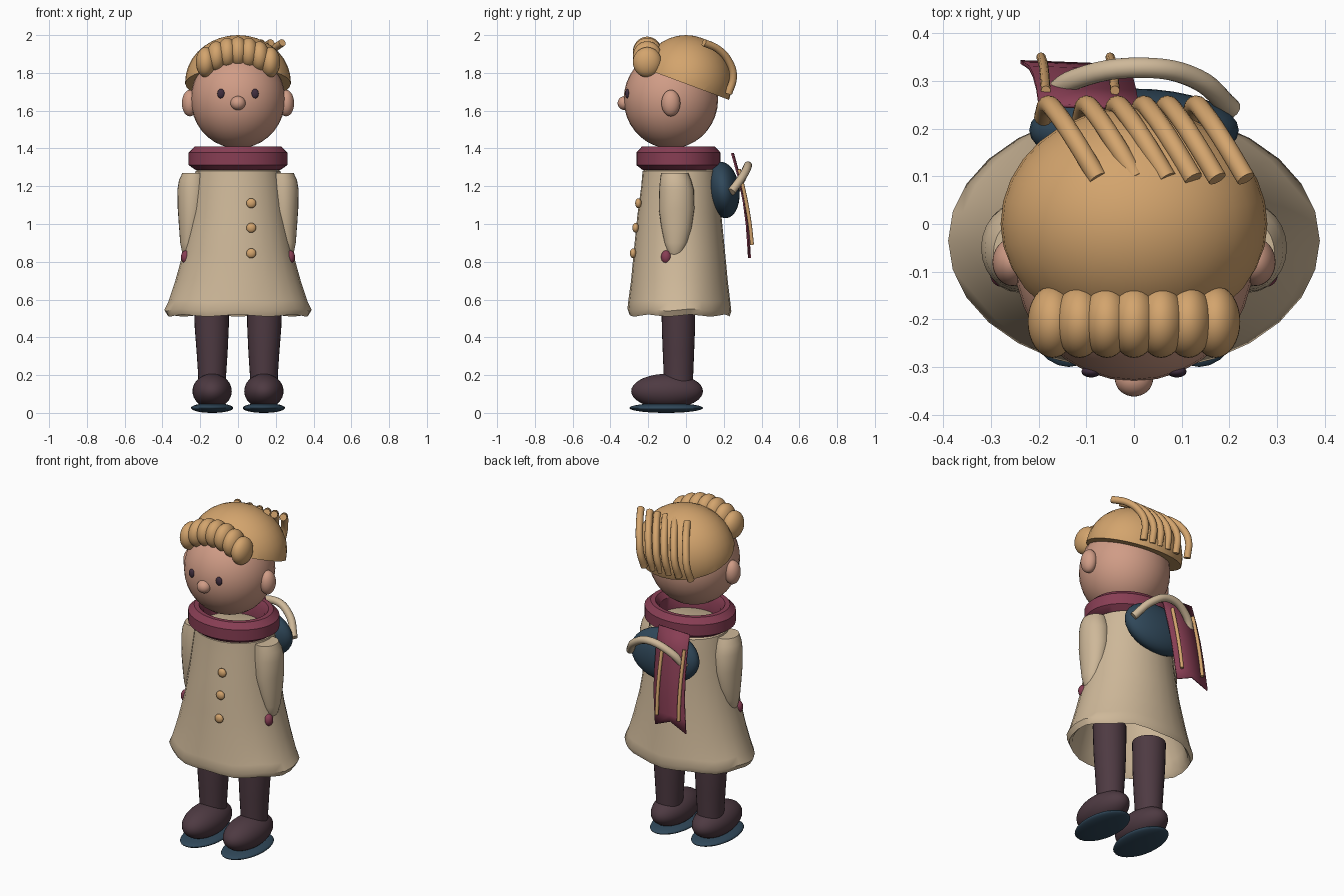
import bpy, bmesh, math
from mathutils import Vector

cube = bpy.data.objects.get("Cube")
if cube:
    bpy.data.objects.remove(cube, do_unlink=True)


def material(name, r, g, b):
    lin = [((c / 255 + 0.055) / 1.055) ** 2.4 for c in (r, g, b)] + [1]
    m = bpy.data.materials.new(name)
    m.use_nodes = True
    m.diffuse_color = lin
    m.node_tree.nodes["Principled BSDF"].inputs["Base Color"].default_value = lin
    return m


SKIN = material("skin", 208, 156, 134)
HAIR = material("golden hair", 211, 164, 109)
COAT = material("beige cloth", 206, 184, 153)
WINE = material("wine wool", 136, 62, 84)
PLUM = material("dark plum", 78, 58, 66)
NAVY = material("navy blue", 48, 72, 90)
EYE = material("eye plum", 64, 46, 62)


def finish(bm, name, mat, angle=50):
    bmesh.ops.recalc_face_normals(bm, faces=bm.faces)
    me = bpy.data.meshes.new(name)
    bm.to_mesh(me)
    bm.free()
    ob = bpy.data.objects.new(name, me)
    bpy.context.collection.objects.link(ob)
    me.materials.append(mat)
    bpy.ops.object.select_all(action='DESELECT')
    ob.select_set(True)
    bpy.context.view_layer.objects.active = ob
    bpy.ops.object.shade_smooth_by_angle(angle=math.radians(angle))
    return ob


def ball(name, mat, loc, size, cut=None, tilt=0):
    """Ellipsoid, optionally keeping only the part above a plane."""
    bm = bmesh.new()
    bmesh.ops.create_uvsphere(bm, u_segments=32, v_segments=18, radius=1)
    for v in bm.verts:
        v.co = Vector(v.co[i] * size[i] for i in range(3)) + Vector(loc)
    if cut:
        res = bmesh.ops.bisect_plane(bm, geom=bm.verts[:] + bm.edges[:] + bm.faces[:],
                                     plane_co=cut[0], plane_no=cut[1], clear_inner=True)
        edges = [e for e in res["geom_cut"] if isinstance(e, bmesh.types.BMEdge)]
        bmesh.ops.contextual_create(bm, geom=edges)
    if tilt:
        pivot = Vector(loc)
        for v in bm.verts:
            d = v.co - pivot
            c, s = math.cos(tilt), math.sin(tilt)
            v.co = pivot + Vector((d.x, d.y * c - d.z * s, d.y * s + d.z * c))
    return finish(bm, name, mat)


def loft(name, mat, rings, sides=28, caps=True, closed=False, wave=0, angle=50):
    """Stack of ellipses given as (z, centre x, centre y, radius x, radius y)."""
    bm = bmesh.new()
    loops = []
    for z, cx, cy, rx, ry in rings:
        loop = []
        for i in range(sides):
            a = math.tau * i / sides
            lift = wave * math.sin(a * 7) if z < 0.6 else 0
            loop.append(bm.verts.new((cx + rx * math.cos(a), cy + ry * math.sin(a), z + lift)))
        loops.append(loop)
    pairs = list(zip(loops, loops[1:]))
    if closed:
        pairs.append((loops[-1], loops[0]))
    for lo, hi in pairs:
        for i in range(sides):
            j = (i + 1) % sides
            bm.faces.new((lo[i], lo[j], hi[j], hi[i]))
    if caps:
        bm.faces.new(loops[0])
        bm.faces.new(loops[-1])
    return finish(bm, name, mat, angle)


def tube(name, mat, points, radius):
    cu = bpy.data.curves.new(name, 'CURVE')
    cu.dimensions = '3D'
    cu.bevel_depth = radius
    cu.bevel_resolution = 4
    cu.use_fill_caps = True
    cu.resolution_u = 6
    sp = cu.splines.new('BEZIER')
    sp.bezier_points.add(len(points) - 1)
    for p, co in zip(sp.bezier_points, points):
        p.co = co
        p.handle_left_type = p.handle_right_type = 'AUTO'
    ob = bpy.data.objects.new(name, cu)
    bpy.context.collection.objects.link(ob)
    cu.materials.append(mat)
    return ob


# Head and face
ball("head", SKIN, (0, -0.08, 1.66), (0.25, 0.25, 0.26))
ball("nose", SKIN, (0, -0.325, 1.64), (0.04, 0.037, 0.037))
for side, s in (("left", 1), ("right", -1)):
    ball(side + "_ear", SKIN, (s * 0.255, -0.08, 1.64), (0.042, 0.05, 0.07))
    ball(side + "_eye", EYE, (s * 0.09, -0.31, 1.69), (0.02, 0.012, 0.025))

# Hair cap, rolled fringe and loose strands at the back
ball("hair_cap", HAIR, (0, 0, 1.75), (0.28, 0.245, 0.25),
     cut=((0, 0.045, 1.725), (0, 0.13, 0.35)))
for i in range(7):
    x = (i - 3) * 0.057
    ball(f"fringe_roll_{i + 1}", HAIR, (x, -0.205, 1.912 - 1.9 * x * x),
         (0.052, 0.076, 0.08))
for i, x in enumerate((-0.19, -0.11, -0.045, 0.01, 0.06, 0.12)):
    tube(f"back_strand_{i + 1}", HAIR,
         [(x + 0.115, 0.095, 1.96), (x + 0.07, 0.17, 1.925), (x + 0.03, 0.23, 1.855),
          (x + 0.01, 0.25, 1.78), (x, 0.225, 1.69)], 0.02)

# Flared coat, open at the hem with an inner lining
loft("coat", COAT, [
    (1.0, 0, -0.03, 0.21, 0.18), (0.6, 0, -0.035, 0.335, 0.245),
    (0.535, 0, -0.035, 0.35, 0.255), (0.515, 0, -0.035, 0.372, 0.265),
    (0.545, 0, -0.035, 0.39, 0.275), (0.59, 0, -0.035, 0.368, 0.27),
    (0.7, 0, -0.035, 0.332, 0.256), (0.85, 0, -0.035, 0.29, 0.242),
    (1.05, 0, -0.035, 0.255, 0.222), (1.2, 0, -0.03, 0.238, 0.207),
    (1.28, 0, -0.03, 0.225, 0.2), (1.3, 0, -0.03, 0.19, 0.165)],
     wave=0.006)
for i, (y, z) in enumerate(((-0.252, 1.11), (-0.267, 0.98), (-0.28, 0.845))):
    ball(f"coat_button_{i + 1}", HAIR, (0.07, y, z), (0.026, 0.017, 0.026))

# Scarf ring with bevelled edges
loft("scarf_ring", WINE, [
    (z, 0, -0.04, r, r * 0.85) for z, r in
    ((1.285, 0.175), (1.285, 0.222), (1.312, 0.262), (1.378, 0.262),
     (1.41, 0.228), (1.41, 0.2), (1.375, 0.175))],
     sides=36, caps=False, closed=True, angle=35)

# Arms, hands, legs and shoes
for side, s in (("left", 1), ("right", -1)):
    loft(side + "_sleeve", COAT, [
        (z, s * x, y, rx, ry) for z, x, y, rx, ry in (
            (0.83, 0.27, -0.058, 0.015, 0.02), (0.85, 0.268, -0.057, 0.028, 0.04),
            (0.9, 0.263, -0.053, 0.043, 0.06), (0.98, 0.252, -0.05, 0.06, 0.08),
            (1.08, 0.243, -0.05, 0.076, 0.094), (1.18, 0.24, -0.05, 0.081, 0.092),
            (1.23, 0.238, -0.055, 0.075, 0.083), (1.27, 0.233, -0.06, 0.062, 0.072))], sides=24)
    ball(side + "_hand", WINE, (s * 0.277, -0.105, 0.825), (0.025, 0.027, 0.035))
    loft(side + "_leg", PLUM, [
        (0.1, s * 0.137, -0.04, 0.072, 0.075), (0.2, s * 0.137, -0.04, 0.074, 0.078),
        (0.32, s * 0.137, -0.04, 0.082, 0.083), (0.45, s * 0.139, -0.04, 0.09, 0.088),
        (0.62, s * 0.141, -0.04, 0.094, 0.09)])
    ball(side + "_shoe", PLUM, (s * 0.137, -0.1, 0.115), (0.104, 0.19, 0.092))
    ball(side + "_sole", NAVY, (s * 0.137, -0.105, 0.026), (0.112, 0.195, 0.026))

# Backpack with its carrying handle
ball("backpack", NAVY, (0, 0.197, 1.18), (0.22, 0.086, 0.15), tilt=0.12)
tube("backpack_handle", COAT, [(-0.18, 0.265, 1.18), (-0.12, 0.305, 1.26),
                               (0.02, 0.328, 1.31), (0.13, 0.305, 1.26),
                               (0.205, 0.24, 1.17)], 0.022)

# Hanging scarf tail with a swallow-tail end and two gold cords
rows = ((1.375, 0.25, -0.2), (1.25, 0.285, -0.205), (1.12, 0.312, -0.212),
        (1.0, 0.328, -0.22), (0.9, 0.335, -0.23), (0.82, 0.34, -0.238))
bm = bmesh.new()
grid = []
for k, (z, y, x0) in enumerate(rows):
    notch = 0.045 if k == len(rows) - 1 else 0
    grid.append([bm.verts.new((x0 + 0.105 * c, y - 0.004 * c, z + notch * (c == 1)))
                 for c in range(3)])
for a, b in zip(grid, grid[1:]):
    for c in range(2):
        bm.faces.new((a[c], a[c + 1], b[c + 1], b[c]))
tail = finish(bm, "scarf_tail", WINE)
thick = tail.modifiers.new("thickness", 'SOLIDIFY')
thick.thickness = 0.008
thick.offset = 0
for i, x in enumerate((-0.185, -0.04)):
    tube(f"scarf_cord_{i + 1}", HAIR, [(x, 0.28, 1.29), (x - 0.003, 0.318, 1.12),
                                      (x - 0.006, 0.338, 1.0), (x - 0.01, 0.35, 0.89)], 0.01)
